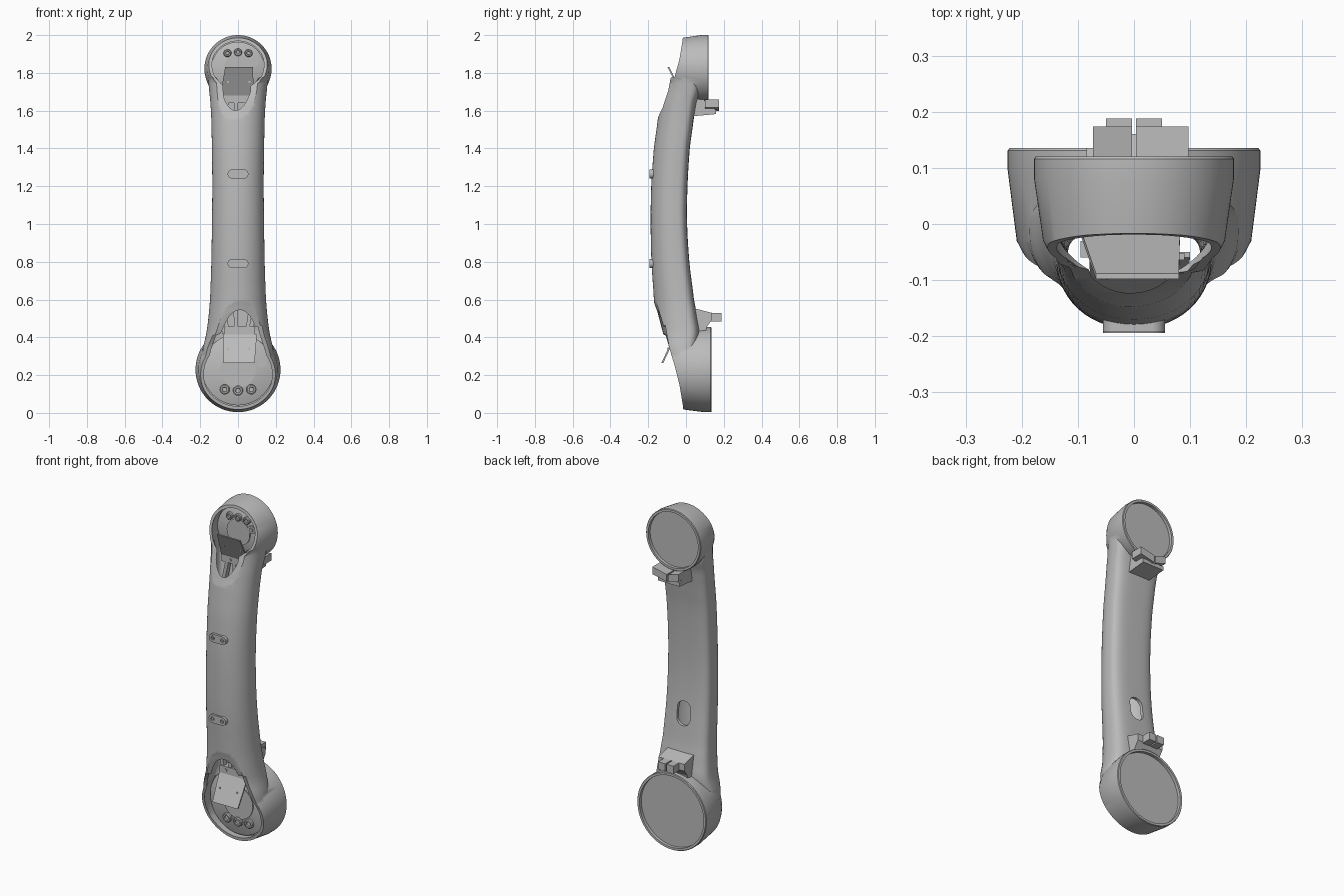
import bpy, bmesh, math
from mathutils import Matrix, Vector

cube = bpy.data.objects.get("Cube")
if cube:
    bpy.data.objects.remove(cube)

metal = bpy.data.materials.new("plain grey")
metal.use_nodes = True
GREY = (0.5, 0.5, 0.5, 1)
metal.diffuse_color = GREY
metal.node_tree.nodes["Principled BSDF"].inputs["Base Color"].default_value = GREY


def finish(name, bm):
    bmesh.ops.recalc_face_normals(bm, faces=bm.faces)
    mesh = bpy.data.meshes.new(name)
    bm.to_mesh(mesh)
    bm.free()
    mesh.materials.append(metal)
    obj = bpy.data.objects.new(name, mesh)
    bpy.context.collection.objects.link(obj)
    return obj


def skin(name, rings):
    """Bridge equal-sized rings of points and cap both ends."""
    bm = bmesh.new()
    loops = [[bm.verts.new(p) for p in ring] for ring in rings]
    n = len(loops[0])
    for a, b in zip(loops, loops[1:]):
        for i in range(n):
            j = (i + 1) % n
            bm.faces.new((a[i], a[j], b[j], b[i]))
    bm.faces.new(loops[0])
    bm.faces.new(loops[-1])
    return finish(name, bm)


def lathe(name, profile, x, z, n=72):
    """Revolve (radius, y) pairs about an axis along y."""
    turn = [2 * math.pi * i / n for i in range(n)]
    return skin(name, [[(x + r * math.cos(t), y, z + r * math.sin(t)) for t in turn]
                       for r, y in profile])


def prism(name, outline, depth, place=Matrix()):
    """Extrude a flat outline of (x, z) points from y = 0 to y = depth."""
    return skin(name, [[place @ Vector((x, y, z)) for x, z in outline] for y in (0, depth)])


def rect(x0, x1, z0, z1):
    return [(x0, z0), (x1, z0), (x1, z1), (x0, z1)]


def stadium(cx, cz, half_x, half_z, n=12):
    """Outline of a rounded slot."""
    r = min(half_x, half_z)
    pts = []
    for i in range(4 * n):
        t = 2 * math.pi * (i + 0.5) / (4 * n)
        pts.append((cx + math.copysign(half_x - r, math.cos(t)) + r * math.cos(t),
                    cz + math.copysign(half_z - r, math.sin(t)) + r * math.sin(t)))
    return pts


def boolean(target, tool, operation):
    mod = target.modifiers.new("cut", "BOOLEAN")
    mod.operation, mod.object, mod.solver = operation, tool, "EXACT"
    bpy.context.view_layer.objects.active = target
    bpy.ops.object.modifier_apply(modifier=mod.name)
    bpy.data.objects.remove(tool)


def smooth(obj, angle=35):
    bpy.ops.object.select_all(action="DESELECT")
    obj.select_set(True)
    bpy.context.view_layer.objects.active = obj
    bpy.ops.object.shade_smooth_by_angle(angle=math.radians(angle))


# Arm stations: height, half width, front y, back y
STATIONS = [(0.23, .195, -.13, .05), (0.34, .186, -.155, .06), (0.42, .168, -.162, .072),
            (0.5, .157, -.166, .06), (0.6, .148, -.17, .042), (0.8, .141, -.183, .018),
            (1.0, .138, -.187, .006), (1.2, .136, -.184, .008), (1.4, .138, -.17, .02),
            (1.55, .141, -.15, .04), (1.64, .146, -.135, .055), (1.72, .154, -.12, .078),
            (1.82, .162, -.10, .06)]


def blend(a, b, c, d, t):
    return b + t * (c - a + t * (2 * a - 5 * b + 4 * c - d + t * (3 * (b - c) + d - a))) / 2


def arm(name, inset, n=56):
    s = [STATIONS[0]] + STATIONS + [STATIONS[-1]]
    rows = []
    for i in range(1, len(s) - 2):
        for k in range(4):
            t = k / 4
            vals = [blend(*(s[i + j - 1][m] for j in range(4)), t) for m in (1, 2, 3)]
            rows.append([s[i][0] + t * (s[i + 1][0] - s[i][0])] + vals)
    rows.append(STATIONS[-1])
    rings = []
    for z, w, f, b in rows:
        w, f, b = w - inset, f + inset, b - inset
        mid = b - 0.35 * (b - f)
        ring = []
        for i in range(n):
            t = 2 * math.pi * i / n
            c, d = math.cos(t), math.sin(t)
            e = 2 / 3.6 if d > 0 else 2 / 2.1      # squarer back, round front
            depth = b - mid if d > 0 else mid - f
            ring.append((math.copysign(abs(c) ** e, c) * w,
                         mid + math.copysign(abs(d) ** e, d) * depth, z))
        rings.append(ring)
    return skin(name, rings)


# Joint heads: centre height, radius, back y, front opening line (y, z)
HEADS = {
    "upper": (1.822, 0.178, 0.12, [(-.4, 2.1), (-.014, 2.1), (-.015, 2.0), (-.02, 1.96),
              (-.035, 1.87), (-.06, 1.78), (-.093, 1.69), (-.124, 1.6), (-.2, 1.48), (-.4, 1.48)]),
    "lower": (0.229, 0.225, 0.135, [(-.4, -.1), (-.01, -.1), (-.012, 0), (-.018, .05), (-.035, .15),
              (-.06, .25), (-.09, .35), (-.12, .44), (-.151, .55), (-.2, .65), (-.4, .65)])}

shell = arm("arm_shell", 0)
for z, r, back, line in HEADS.values():
    boolean(shell, lathe("head", [(r - .003, back), (r, back - .004), (r, back - .04),
            (r - .016, -.03), (r - .045, -.085), (r * .45, -.13)], 0, z), "UNION")
boolean(shell, arm("arm_cavity", 0.018), "DIFFERENCE")
for z, r, back, line in HEADS.values():
    boolean(shell, lathe("head_cavity", [(r - .03, .025), (r - .032, -.03),
            (r - .062, -.085), (r * .4, -.115)], 0, z), "DIFFERENCE")
    # Slanted front opening, leaning slightly to one side near the arm
    rings = [[(x, y, h + (0.2 * x if y < -.09 else 0)) for y, h in line] for x in (-.4, .4)]
    boolean(shell, skin("opening", rings), "DIFFERENCE")
    boolean(shell, lathe("recess", [(r - .016, back - .018), (r - .016, back + .1)], 0, z), "DIFFERENCE")
boolean(shell, prism("access_hole", stadium(0, .765, .043, .07), .3,
                     Matrix.Translation((0, -.07, 0))), "DIFFERENCE")
smooth(shell)

# Joint faces with bolts, raised rings and small screws
for name, (z, r, back, line) in HEADS.items():
    sign = 1 if name == "upper" else -1
    k = r / 0.178
    disc = lathe(name + "_joint_face", [(r - .036, .03), (r - .036, .012), (r - .042, .008)], 0, z)
    hub = lathe(name + "_hub", [(.075 * k, .012), (.075 * k, .002)], 0, z, 48)
    smooth(disc)
    smooth(hub)
    for i in (-1, 0, 1):
        x, h = i * .056 * k, z + sign * (.088 - .005 * abs(i)) * k
        bolt = lathe(f"{name}_bolt", [(.021 * k, .01), (.021 * k, -.004), (.017 * k, -.008),
                     (.011 * k, -.008), (.009 * k, -.002)], x, h, 24)
        smooth(bolt)
    smooth(lathe(name + "_side_screw", [(.024, .01), (.024, .002), (.011, .002), (.011, -.004)],
                 .085 if sign > 0 else .125, z + .036, 24))


def cover(name, near, far, tab, widths):
    """Slanted plate with a screwed tab and struts running into the arm."""
    (y0, z0), (y1, z1) = near, far
    (a0, b0), (a1, b1) = widths
    skin(name + "_cover_plate", [[(a0, y0 + d, z0), (b0, y0 + d, z0), (b1, y1 + d, z1), (a1, y1 + d, z1)]
                                 for d in (0, .01)])
    prism(name + "_cover_tab", rect(a0 + .005, b0 - .01, *tab), .012, Matrix.Translation((0, y0 - .004, 0)))
    out = 1 if tab[0] >= z0 else -1
    end = tab[1] if out > 0 else tab[0]
    mid = (tab[0] + tab[1]) / 2
    for x in (-.035, .04):
        lathe(name + "_tab_screw", [(.009, y0), (.009, y0 - .009)], x, mid, 16)
        t = .5
        lathe(name + "_plate_screw", [(.006, (y0 + y1) / 2), (.006, (y0 + y1) / 2 - .004)],
              x * 1.5, (z0 + z1) / 2, 12)
    for x, lean in ((-.055, -.03), (-.01, -.005), (.05, .02)):
        skin(name + "_strut", [[(x + s + u, y, h) for s, y in ((-.01, y0), (.01, y0), (.01, y0 + .03), (-.01, y0 + .03))]
                               for u, h in ((0, mid), (lean, end + out * .12))])
    prism(name + "_bracket_base", rect(a0 + .02, b0 - .02, min(z0, end), max(z0, end)), .05,
          Matrix.Translation((0, y0 + .005, 0)))


cover("upper", (-.02, 1.675), (-.098, 1.83), (1.64, 1.68), ((-.095, .082), (-.068, .08)))
cover("lower", (-.06, .415), (-.13, .265), (.415, .458), ((-.08, .1), (-.076, .088)))

# Rounded pads with two screws on the front of the arm
for z, y in ((1.265, -.192), (.79, -.194)):
    pad = prism("front_pad", stadium(0, z, .055, .024), .04, Matrix.Translation((0, y, 0)))
    for x in (-.031, .031):
        boolean(pad, lathe("screw_hole", [(.011, y - .02), (.011, y + .006)], x, z, 20), "DIFFERENCE")
        lathe("pad_screw", [(.007, y + .01), (.007, y)], x, z, 12)
    smooth(pad)

# Split stop blocks behind the arm, next to each joint
for side in (-1, 1):
    for name, inner, outer, y0, y1, z0, z1, bend in (
            ("upper", .004, .085 + .012 * side, .10, .174, 1.597, 1.64, .02),
            ("lower", .004, .05, .12, .188, .485, .53, 0)):
        x0, x1 = sorted((side * inner, side * outer))
        tilt = [(x, z + bend * (abs(x) > .01)) for x, z in rect(x0, x1, z0, z1)]
        prism(name + "_stop_block", tilt, y1 - y0, Matrix.Translation((0, y0, 0)))

# Wedge feet that carry the stop blocks
skin("upper_stop_foot", [[(x, .03, 1.57), (x, .16, 1.582), (x, .16, 1.605), (x, .112, 1.625),
                          (x, .09, 1.67), (x, .03, 1.67)] for x in (-.07, .07)])
skin("lower_stop_foot", [[(x, .02, .56), (x, .135, .53), (x, .135, .49), (x, .11, .455),
                          (x, .10, .42), (x, .02, .42)] for x in (-.085, .085)])
